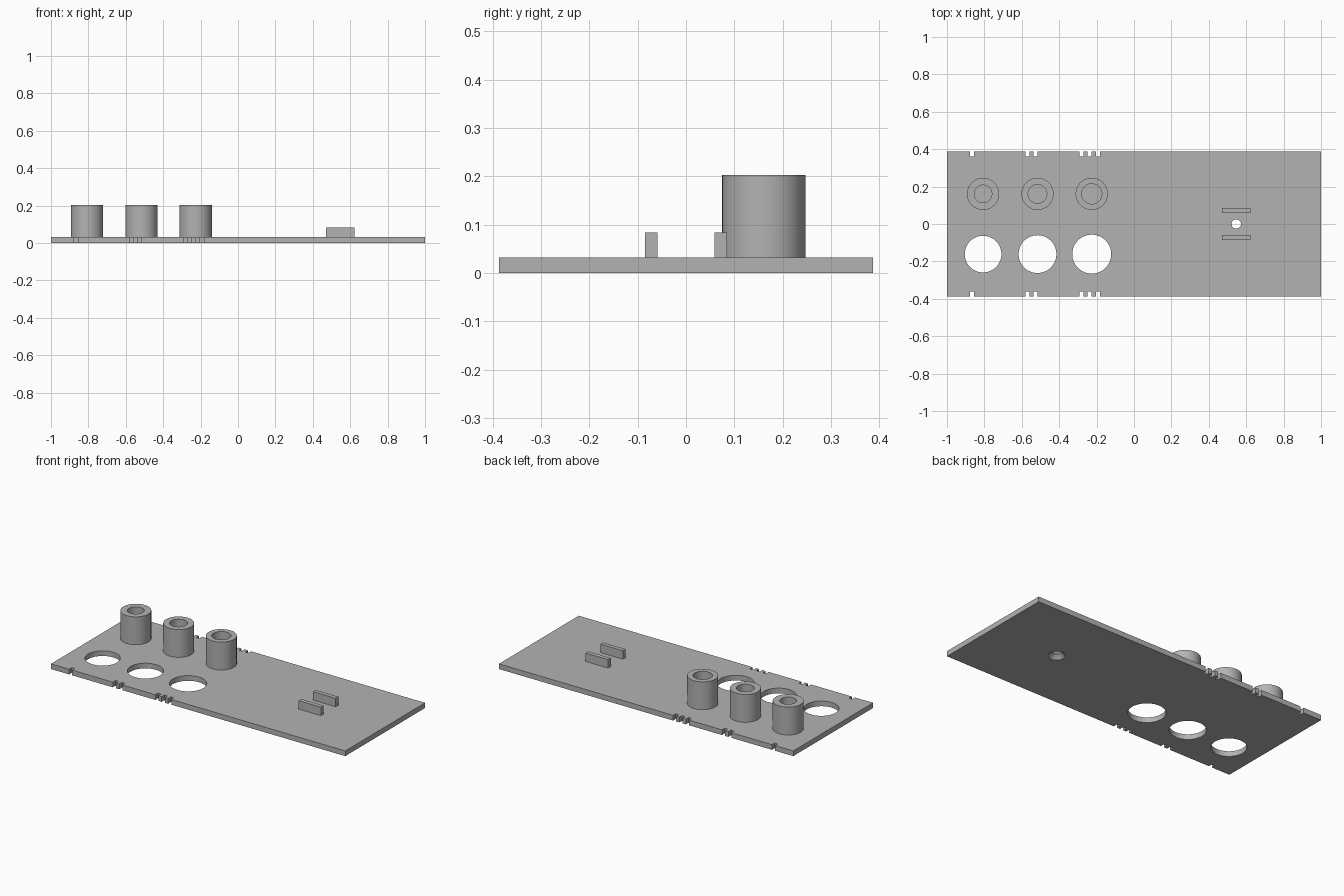
import bpy
import math

default = bpy.data.objects.get("Cube")
if default:
    bpy.data.objects.remove(default, do_unlink=True)

GREY = (0.45, 0.45, 0.45, 1)
mat = bpy.data.materials.new("plain grey")
mat.use_nodes = True
mat.diffuse_color = GREY
mat.node_tree.nodes["Principled BSDF"].inputs["Base Color"].default_value = GREY

THICK = 0.032
HALF_Y = 0.387
POST_TOP = 0.203
COLUMNS = (-0.807, -0.516, -0.226)


def finish(name):
    ob = bpy.context.object
    ob.name = name
    ob.data.materials.append(mat)
    return ob


def box(name, x0, x1, y0, y1, z0, z1):
    bpy.ops.mesh.primitive_cube_add(
        size=1, location=((x0 + x1) / 2, (y0 + y1) / 2, (z0 + z1) / 2))
    bpy.context.object.scale = (x1 - x0, y1 - y0, z1 - z0)
    bpy.ops.object.transform_apply(location=False, rotation=False, scale=True)
    return finish(name)


def cone(name, x, y, z0, z1, r0, r1=None):
    bpy.ops.mesh.primitive_cone_add(
        vertices=64, radius1=r0, radius2=r0 if r1 is None else r1,
        depth=z1 - z0, location=(x, y, (z0 + z1) / 2))
    return finish(name)


def cut(target, cutters):
    for cutter in cutters:
        mod = target.modifiers.new("cut", "BOOLEAN")
        mod.operation = "DIFFERENCE"
        mod.solver = "EXACT"
        mod.object = cutter
        bpy.context.view_layer.objects.active = target
        bpy.ops.object.modifier_apply(modifier=mod.name)
        bpy.data.objects.remove(cutter, do_unlink=True)


def smooth(ob):
    bpy.ops.object.select_all(action="DESELECT")
    ob.select_set(True)
    bpy.context.view_layer.objects.active = ob
    bpy.ops.object.shade_smooth_by_angle(angle=math.radians(30))


# Base plate with round holes, a countersunk screw hole and counting notches
plate = box("base_plate", -1, 1, -HALF_Y, HALF_Y, 0, THICK)
cutters = []
for x, r in zip(COLUMNS, (0.098, 0.101, 0.104)):
    cutters.append(cone("hole_cutter", x, -0.161, -0.1, 0.1, r))
cutters.append(cone("screw_cutter", 0.547, 0, -0.1, 0.1, 0.025))
cutters.append(cone("countersink_cutter", 0.547, 0, -0.01, 0.022, 0.057, 0.025))
for count, start in enumerate((-0.877, -0.58, -0.291), 1):
    for i in range(count):
        x = start + i * 0.0435
        for side in (-1, 1):
            ys = sorted((side * (HALF_Y - 0.026), side * (HALF_Y + 0.05)))
            cutters.append(box("notch_cutter", x, x + 0.0215, *ys, -0.1, 0.1))
cut(plate, cutters)
smooth(plate)

# Hollow posts with slightly growing bores
for i, (x, r) in enumerate(zip(COLUMNS, (0.047, 0.05, 0.054)), 1):
    post = cone(f"post_{i}", x, 0.161, THICK, POST_TOP, 0.086)
    cut(post, [cone("bore_cutter", x, 0.161, THICK - 0.05, POST_TOP + 0.05, r)])
    smooth(post)

# Pair of ribs beside the screw hole
for name, y in (("front_rib", -0.0715), ("back_rib", 0.0715)):
    box(name, 0.47, 0.623, y - 0.013, y + 0.013, THICK, 0.084)
